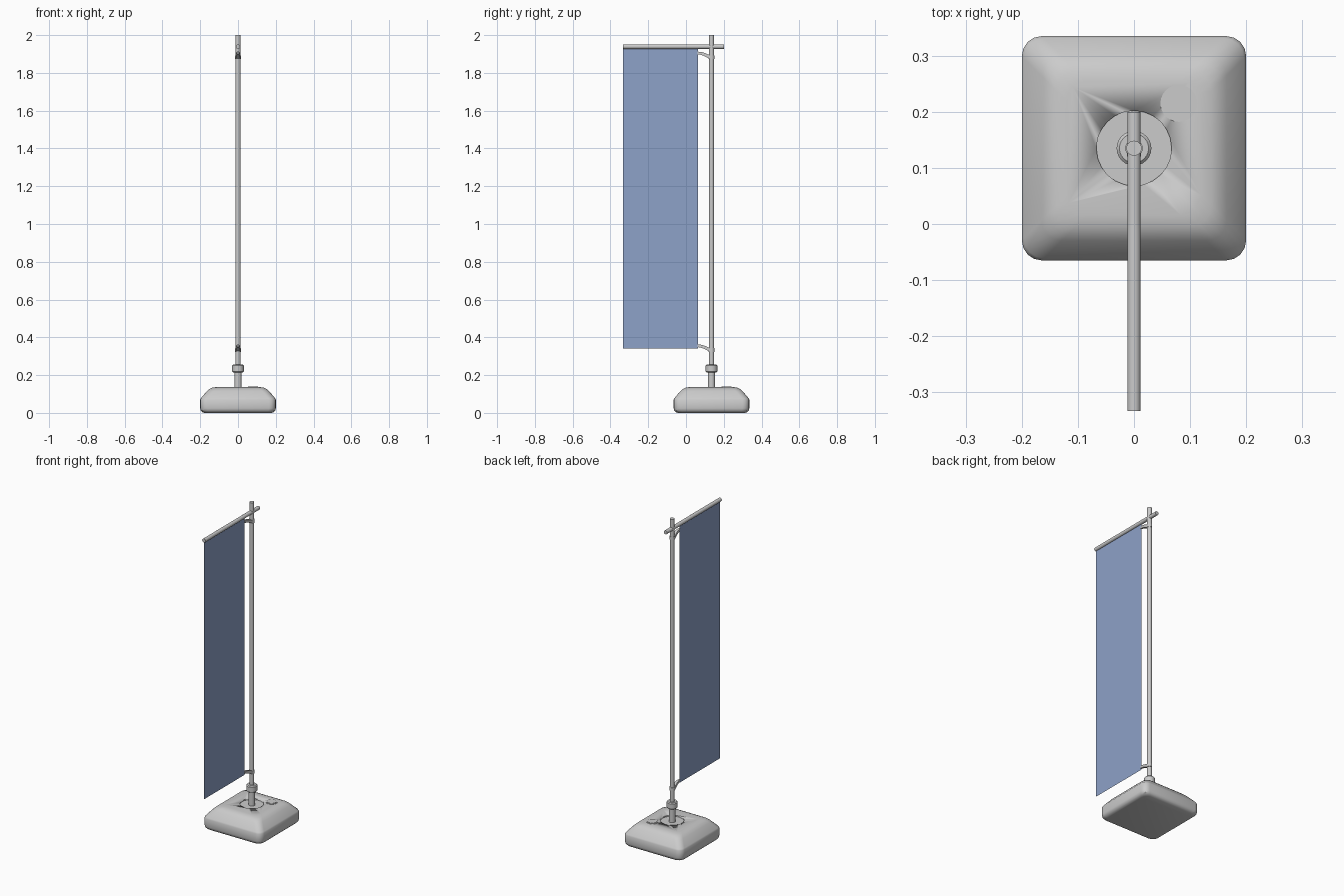
import bpy, bmesh, math
from mathutils import Vector

cube = bpy.data.objects.get("Cube")
if cube:
    bpy.data.objects.remove(cube, do_unlink=True)

POLE_Y = 0.135


def material(name, rgb):
    m = bpy.data.materials.new(name)
    m.use_nodes = True
    m.diffuse_color = (*rgb, 1)
    m.node_tree.nodes["Principled BSDF"].inputs["Base Color"].default_value = (*rgb, 1)
    return m


GREY = material("light grey", (0.6, 0.6, 0.6))
BLUE = material("banner blue", (0.27, 0.36, 0.58))


def finish(name, bm, mat, smooth=True):
    bmesh.ops.recalc_face_normals(bm, faces=bm.faces)
    mesh = bpy.data.meshes.new(name)
    bm.to_mesh(mesh)
    bm.free()
    mesh.materials.append(mat)
    ob = bpy.data.objects.new(name, mesh)
    bpy.context.collection.objects.link(ob)
    if smooth:
        bpy.ops.object.select_all(action='DESELECT')
        ob.select_set(True)
        bpy.context.view_layer.objects.active = ob
        bpy.ops.object.shade_smooth_by_angle(angle=math.radians(35))
    return ob


def loft(name, loops, mat, capped=True):
    """Skin a list of equal-length point loops, closing both ends."""
    bm = bmesh.new()
    rings = [[bm.verts.new(p) for p in loop] for loop in loops]
    n = len(rings[0])
    for a, b in zip(rings, rings[1:]):
        for i in range(n):
            j = (i + 1) % n
            bm.faces.new((a[i], a[j], b[j], b[i]))
    if capped:
        bm.faces.new(rings[0])
        bm.faces.new(rings[-1])
    return finish(name, bm, mat)


def circle(x, y, z, r, n=24):
    return [(x + r * math.cos(math.tau * i / n), y + r * math.sin(math.tau * i / n), z)
            for i in range(n)]


def turned(name, profile, x=0, y=POLE_Y):
    """Upright turned part from (radius, height) pairs."""
    return loft(name, [circle(x, y, z, r) for r, z in profile], GREY)


def rounded_square(half, z, radius, steps=4):
    pts = []
    for k, (sx, sy) in enumerate(((1, 1), (-1, 1), (-1, -1), (1, -1))):
        for s in range(steps + 1):
            a = math.pi / 2 * (k + s / steps)
            pts.append((sx * (half - radius) + radius * math.cos(a),
                        POLE_Y + sy * (half - radius) + radius * math.sin(a), z))
    return pts


# Weighted base: rounded lower tray, seam, sloped shoulder
base_profile = [(0.178, 0), (0.189, 0.004), (0.197, 0.012), (0.2, 0.024), (0.2, 0.07),
                (0.196, 0.078), (0.165, 0.115), (0.153, 0.126), (0.138, 0.133), (0.12, 0.136)]
base = loft("base", [rounded_square(h, z, 0.036) for h, z in base_profile], GREY)

# Shallow round well in the base top
cutter = turned("well_cutter", [(0.067, 0.129), (0.067, 0.16)])
cutter.hide_render = True
cutter.hide_set(True)
well = base.modifiers.new("well", 'BOOLEAN')
well.operation = 'DIFFERENCE'
well.object = cutter
well.solver = 'EXACT'

# Filler cap
turned("filler_cap", [(0.033, 0.13), (0.033, 0.138), (0.027, 0.138), (0.027, 0.14)], 0.08, 0.215)

# Socket, clamp collar and pole
turned("socket", [(0.019, 0.12), (0.019, 0.225)])
turned("collar", [(0.027, 0.215), (0.031, 0.219), (0.031, 0.25), (0.026, 0.255)])
turned("pole", [(0.0135, 0.2), (0.0135, 2.0)])

# Horizontal bar
loft("top_bar", [[(px, y, pz) for px, pz, _ in circle(0, 1.939, 0, 0.0118)]
                 for y in (-0.333, 0.2)], GREY)

# Banner cloth
bm = bmesh.new()
bm.faces.new([bm.verts.new((0, y, z)) for y, z in
              ((-0.333, 0.34), (0.064, 0.34), (0.064, 1.93), (-0.333, 1.93))])
finish("banner", bm, BLUE, smooth=False)

# Clips: a ring on the pole with a curved arm tapering up to the cloth
for label, z in (("lower", 0.333), ("upper", 1.883)):
    turned(label + "_clip_ring", [(0.0155, z - 0.01), (0.0155, z + 0.01)])
    loops = []
    for i in range(7):
        t = i / 6
        c = Vector((0, POLE_Y - 0.008 - 0.065 * t, z + 0.022 * math.sin(t * math.pi / 2)))
        w, h = 0.013 - 0.009 * t, 0.010 - 0.003 * t
        loops.append([c + Vector((sx * w, 0, sz * h))
                      for sx, sz in ((-1, -1), (1, -1), (1, 1), (-1, 1))])
    loft(label + "_clip_arm", loops, GREY)
